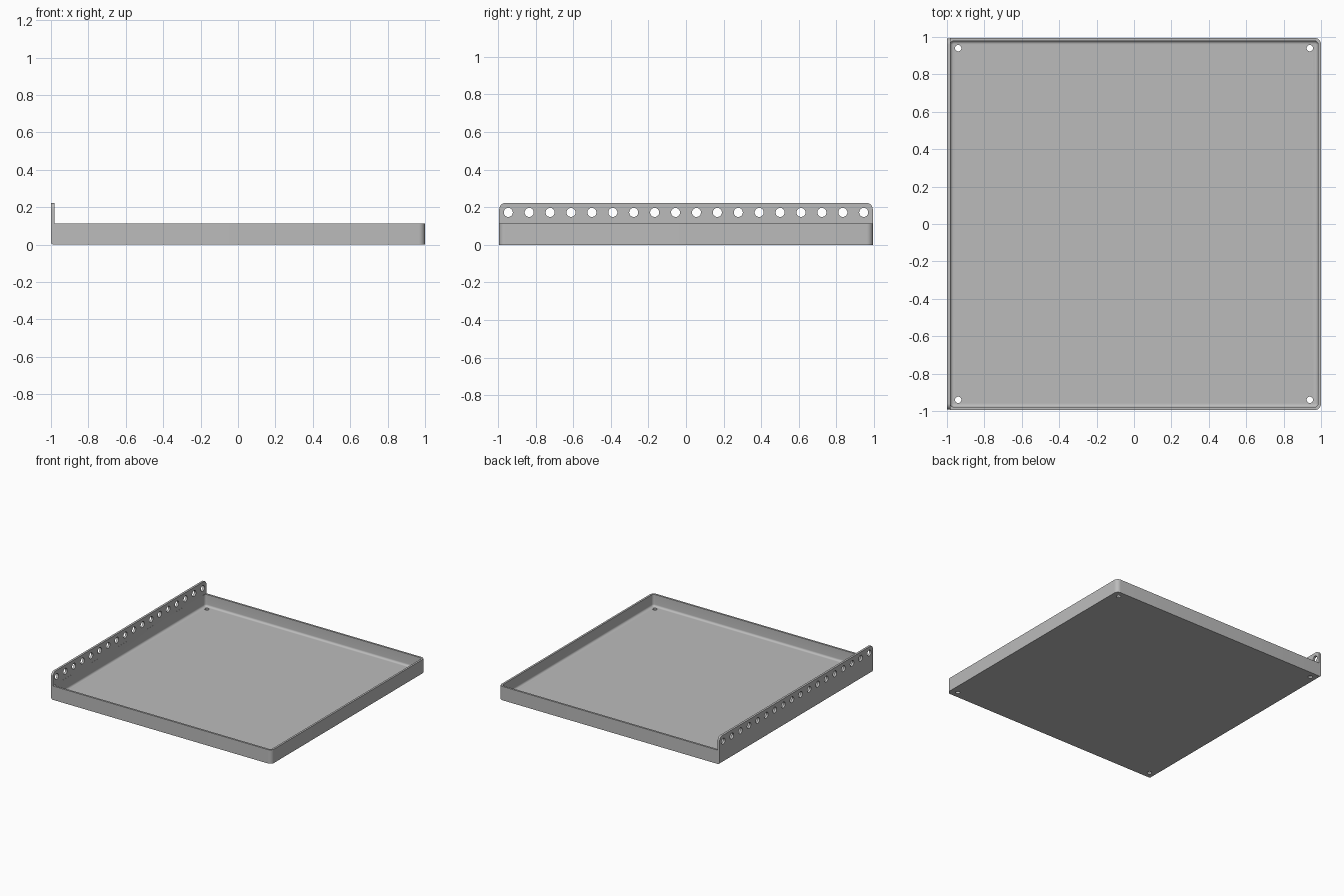
import bpy
import bmesh
from math import sin, cos, pi, radians
from mathutils import Matrix, Vector

cube = bpy.data.objects.get("Cube")
if cube:
    bpy.data.objects.remove(cube, do_unlink=True)

grey = bpy.data.materials.new("sheet metal grey")
grey.use_nodes = True
colour = (0.5, 0.5, 0.5, 1)
grey.diffuse_color = colour
grey.node_tree.nodes["Principled BSDF"].inputs["Base Color"].default_value = colour

T = 0.016          # sheet thickness
HALF_Y = 0.995
WALL_TOP = 0.113
PLATE_TOP = 0.223
PLATE_IN = -0.982  # inner face of the tall plate


def make_object(name, bm):
    bmesh.ops.recalc_face_normals(bm, faces=bm.faces)
    mesh = bpy.data.meshes.new(name)
    bm.to_mesh(mesh)
    bm.free()
    mesh.materials.append(grey)
    obj = bpy.data.objects.new(name, mesh)
    bpy.context.collection.objects.link(obj)
    return obj


def rounded_ring(bm, x0, x1, half, r_left, r_right, z, steps=8):
    """Rectangle loop with separate corner radii on its left and right sides."""
    corners = ((x1, 1, 1, r_right, 0), (x0, -1, 1, r_left, 1),
               (x0, -1, -1, r_left, 2), (x1, 1, -1, r_right, 3))
    ring = []
    for x, sx, sy, r, quarter in corners:
        for i in range(steps + 1):
            a = (quarter + i / steps) * pi / 2
            ring.append(bm.verts.new((x - sx * r + r * cos(a),
                                      sy * (half - r) + r * sin(a), z)))
    return ring


def punch(obj, centres, radius, axis):
    """Cut round holes through a part."""
    bm = bmesh.new()
    turn = Vector((0, 0, 1)).rotation_difference(Vector(axis)).to_matrix().to_4x4()
    for c in centres:
        bmesh.ops.create_cone(bm, cap_ends=True, segments=32, radius1=radius,
                              radius2=radius, depth=0.1,
                              matrix=Matrix.Translation(c) @ turn)
    cutter = make_object("hole_cutter", bm)
    cutter.hide_render = True
    mod = obj.modifiers.new("holes", 'BOOLEAN')
    mod.operation = 'DIFFERENCE'
    mod.solver = 'EXACT'
    mod.object = cutter
    finish(obj, "holes")
    bpy.data.objects.remove(cutter, do_unlink=True)


def finish(obj, modifier):
    bpy.ops.object.select_all(action='DESELECT')
    obj.select_set(True)
    bpy.context.view_layer.objects.active = obj
    bpy.ops.object.modifier_apply(modifier=modifier)
    bpy.ops.object.shade_smooth_by_angle(angle=radians(32))


# Tray: outer shell, rim, inner wall and a curved join to the floor
bm = bmesh.new()
rings = [rounded_ring(bm, -0.985, 1, HALF_Y, 0.001, 0.034, z) for z in (0, WALL_TOP)]
rings.append(rounded_ring(bm, PLATE_IN, 1 - T, HALF_Y - T, 0.02, 0.02, WALL_TOP))
bend = 0.017
for i in range(7):
    a = i / 6 * pi / 2
    d = bend * (1 - cos(a))
    rings.append(rounded_ring(bm, PLATE_IN + d, 1 - T - d, HALF_Y - T - d,
                              0.02 - d, 0.02 - d, T + bend * (1 - sin(a))))
for low, high in zip(rings, rings[1:]):
    n = len(low)
    for i in range(n):
        j = (i + 1) % n
        bm.faces.new((low[i], low[j], high[j], high[i]))
bm.faces.new(rings[0])
bm.faces.new(rings[-1])
tray = make_object("tray", bm)
punch(tray, [(x, y, 0) for x in (-0.94, 0.94) for y in (-0.94, 0.94)], 0.017, (0, 0, 1))

# Tall side plate: rounded top corners, bent lower edge, row of holes
bm = bmesh.new()
edge_y, r = HALF_Y - 0.002, 0.034
outline = [(-edge_y, 0), (edge_y, 0)]
for start, side in ((0, 1), (1, -1)):
    for i in range(9):
        a = (start + i / 8) * pi / 2
        outline.append((side * (edge_y - r) + r * cos(a), PLATE_TOP - r + r * sin(a)))
face = bm.faces.new([bm.verts.new((-1, y, z)) for y, z in outline])
side = bmesh.ops.extrude_face_region(bm, geom=[face])
moved = [g for g in side["geom"] if isinstance(g, bmesh.types.BMVert)]
bmesh.ops.translate(bm, verts=moved, vec=(PLATE_IN - 0.0003 + 1, 0, 0))
bmesh.ops.recalc_face_normals(bm, faces=bm.faces)
lower = [e for e in bm.edges if all(v.co.z < 0.001 and v.co.x < -0.999 for v in e.verts)]
bmesh.ops.bevel(bm, geom=lower, offset=0.015, segments=5, profile=0.5, affect='EDGES')
plate = make_object("side_plate", bm)
count = 18
punch(plate, [(-0.99, -0.945 + 1.89 * i / (count - 1), 0.172) for i in range(count)],
      0.024, (1, 0, 0))
